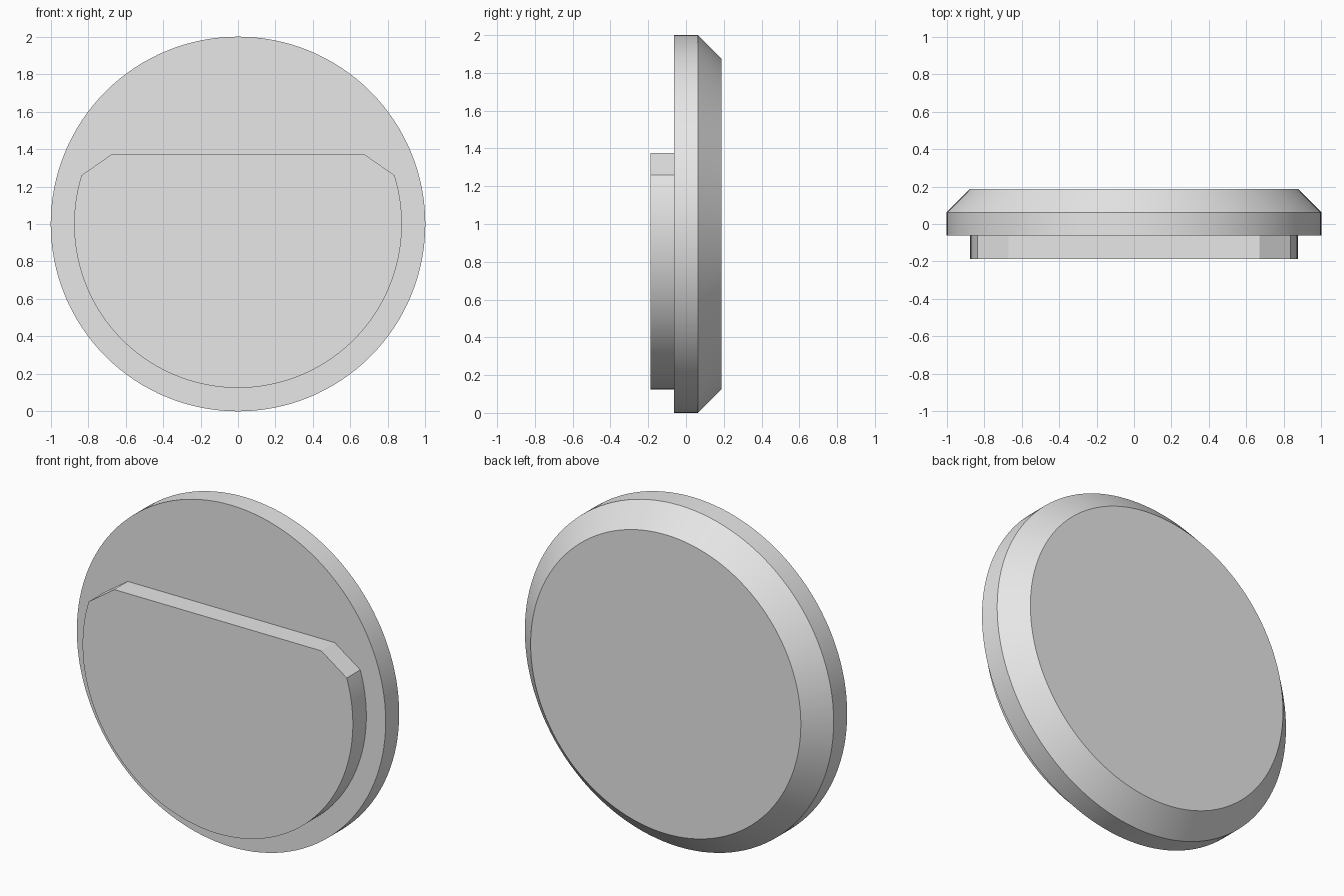
import bpy
import bmesh
from math import sin, cos, pi, asin, radians

if "Cube" in bpy.data.objects:
    bpy.data.objects.remove(bpy.data.objects["Cube"], do_unlink=True)

CENTRE_Z = 1.0
DISC_R = 1.0
INNER_R = 0.875
STEP = 0.0625  # half the thickness of each layer

grey = bpy.data.materials.new("light_grey")
grey.use_nodes = True
grey.diffuse_color = (0.8, 0.8, 0.8, 1)
grey.node_tree.nodes["Principled BSDF"].inputs["Base Color"].default_value = (0.8, 0.8, 0.8, 1)


def arc(radius, start, end, count):
    """Points (x, z) along an arc about the centre, count steps."""
    angles = [start + (end - start) * i / count for i in range(count + 1)]
    return [(radius * cos(a), CENTRE_Z + radius * sin(a)) for a in angles]


def loft(name, sections):
    """Closed solid through matching outlines, given front to back as (y, points)."""
    bm = bmesh.new()
    rings = [[bm.verts.new((x, y, z)) for x, z in pts] for y, pts in sections]
    bm.faces.new(rings[0])
    bm.faces.new(rings[-1])
    for a, b in zip(rings, rings[1:]):
        for i in range(len(a)):
            j = (i + 1) % len(a)
            bm.faces.new((a[i], a[j], b[j], b[i]))
    bmesh.ops.recalc_face_normals(bm, faces=bm.faces)
    mesh = bpy.data.meshes.new(name)
    bm.to_mesh(mesh)
    bm.free()
    mesh.materials.append(grey)
    obj = bpy.data.objects.new(name, mesh)
    bpy.context.collection.objects.link(obj)
    bpy.ops.object.select_all(action="DESELECT")
    obj.select_set(True)
    bpy.context.view_layer.objects.active = obj
    bpy.ops.object.shade_smooth_by_angle(angle=radians(25))
    return obj


# Round backing disc with a wide chamfer on its rear edge
rim = arc(DISC_R, 0, 2 * pi, 128)[:-1]
back = arc(INNER_R, 0, 2 * pi, 128)[:-1]
loft("backing_disc", [(-STEP, rim), (STEP, rim), (3 * STEP, back)])

# Raised front plate: a circle cut flat at the top with clipped corners
shoulder = asin(0.26 / INNER_R)
outline = arc(INNER_R, pi - shoulder, 2 * pi + shoulder, 80)
outline += [(0.67, 1.375), (-0.67, 1.375)]
loft("front_plate", [(-3 * STEP, outline), (-STEP, outline)])
